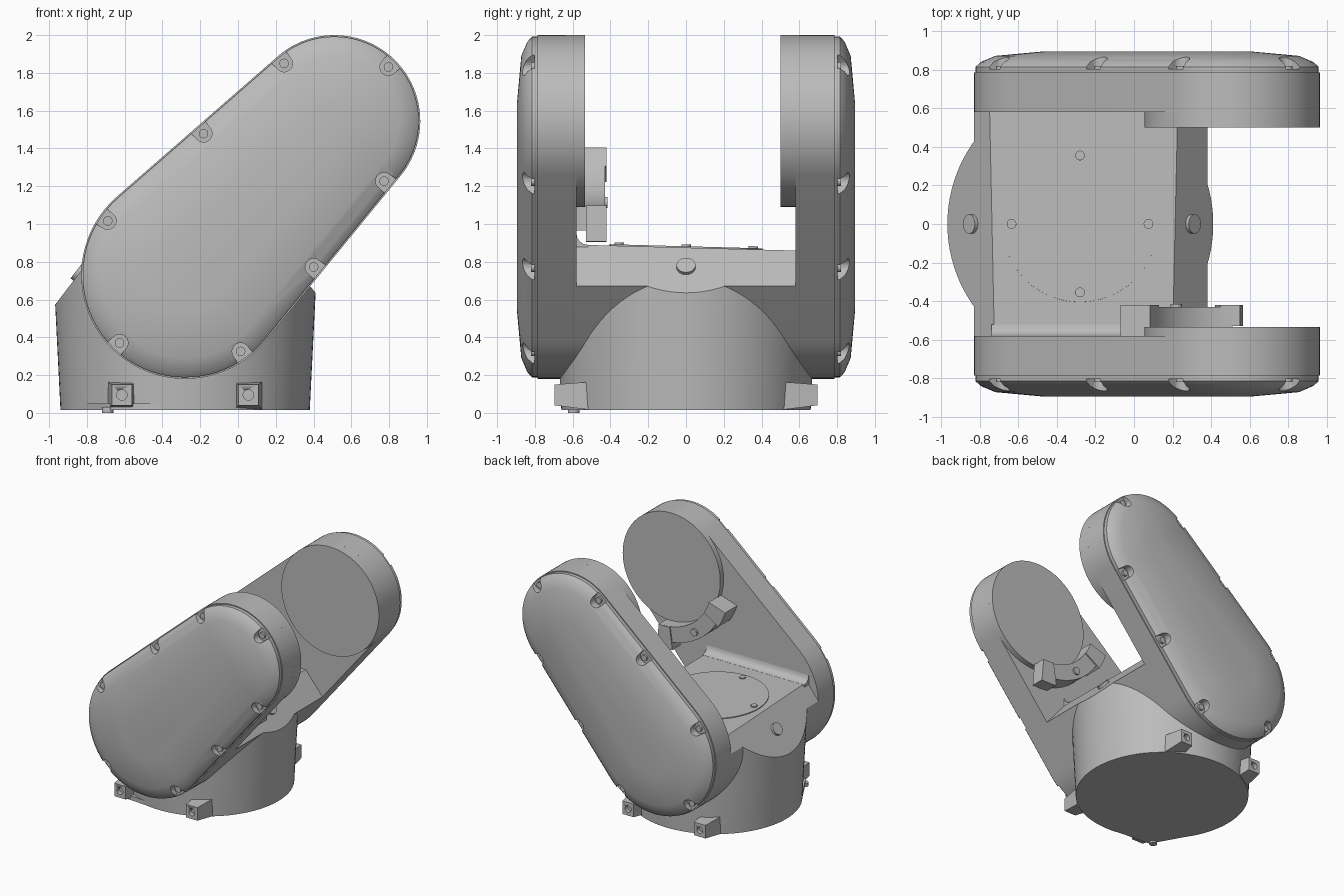
import bpy, bmesh
from math import sin, cos, pi, radians, atan2, acos
from mathutils import Vector

cube = bpy.data.objects.get("Cube")
if cube:
    bpy.data.objects.remove(cube)

grey = bpy.data.materials.new("cast_grey")
grey.use_nodes = True
colour = (0.5, 0.5, 0.5, 1)
grey.diffuse_color = colour
grey.node_tree.nodes["Principled BSDF"].inputs["Base Color"].default_value = colour

# Arm outline: two circles joined by tangents
LOW, HIGH = Vector((-0.28, 0, 0.73)), Vector((0.51, 0, 1.545))
R_LOW, R_HIGH = 0.55, 0.455
AXIS = HIGH - LOW
THETA = atan2(AXIS.z, AXIS.x)
PHI = acos((R_LOW - R_HIGH) / AXIS.length)


def ray(a):
    return Vector((cos(a), 0, sin(a)))


def stadium(inset, y, n=40):
    pts = []
    for c, r, start, sweep in ((HIGH, R_HIGH, THETA - PHI, 2 * PHI),
                               (LOW, R_LOW, THETA + PHI, 2 * pi - 2 * PHI)):
        for i in range(n + 1):
            pts.append(c + ray(start + sweep * i / n) * (r - inset) + Vector((0, y, 0)))
    return pts


def loft(name, rings, clips=(), smooth=True):
    """Skin closed rings, cap both ends, trim with (point, normal) planes."""
    bm = bmesh.new()
    loops = [[bm.verts.new(p) for p in ring] for ring in rings]
    n = len(loops[0])
    for a, b in zip(loops, loops[1:]):
        for i in range(n):
            bm.faces.new((a[i], a[(i + 1) % n], b[(i + 1) % n], b[i]))
    bm.faces.new(loops[0])
    bm.faces.new(loops[-1])
    for co, no in clips:
        cut = bmesh.ops.bisect_plane(bm, geom=bm.verts[:] + bm.edges[:] + bm.faces[:],
                                     plane_co=co, plane_no=no, clear_outer=True)
        edges = [e for e in cut["geom_cut"] if isinstance(e, bmesh.types.BMEdge)]
        if edges:
            bmesh.ops.edgeloop_fill(bm, edges=edges)
    bmesh.ops.recalc_face_normals(bm, faces=bm.faces[:])
    mesh = bpy.data.meshes.new(name)
    bm.to_mesh(mesh)
    bm.free()
    obj = bpy.data.objects.new(name, mesh)
    bpy.context.collection.objects.link(obj)
    mesh.materials.append(grey)
    if smooth:
        select(obj)
        bpy.ops.object.shade_smooth_by_angle(angle=radians(25))
    return obj


def select(obj):
    bpy.ops.object.select_all(action="DESELECT")
    obj.select_set(True)
    bpy.context.view_layer.objects.active = obj


def cylinder(name, base, axis, r, h, r2=None, n=32, clips=()):
    axis = Vector(axis).normalized()
    q = axis.to_track_quat("Z", "Y")
    return loft(name, [[Vector(base) + axis * t + q @ Vector((cos(2 * pi * i / n), sin(2 * pi * i / n), 0)) * rad
                        for i in range(n)] for t, rad in ((0, r), (h, r2 or r))], clips)


def carve(obj, cutter):
    cutter.hide_render = True
    mod = obj.modifiers.new("cut", "BOOLEAN")
    mod.operation = "DIFFERENCE"
    mod.object = cutter
    mod.solver = "EXACT"
    select(obj)
    bpy.ops.object.modifier_apply(modifier=mod.name)
    bpy.data.objects.remove(cutter)


# Trimming planes: top deck and the two sloped shoulders
TOP = (Vector((0, 0, 0.875)), Vector((0, 0.027, 1)).normalized())
RIGHT = (Vector((0.3, 0, 0.77)), Vector((0.23, 0, 0.19)).normalized())
LEFT = (Vector((-0.84, 0, 0.74)), Vector((-0.30, 0, 0.23)).normalized())
CLIPS = (TOP, RIGHT, LEFT)

# Turntable base and bridge between the arms
cylinder("base_drum", (-0.28, 0, 0.015), (0, 0, 1), 0.66, 0.9, 0.705, 96, CLIPS)
loft("bridge_block", [stadium(0, -0.6), stadium(0, 0.6)], CLIPS)

# Deck plate with screws, and plugs on the sloped shoulders
deck = Vector((-0.28, 0, 0.87))
cylinder("deck_plate", deck, TOP[1], 0.405, 0.012, n=64)
for k in range(4):
    spot = deck + Vector((cos(k * pi / 2), sin(k * pi / 2), 0)) * 0.355
    spot.z -= 0.027 * spot.y
    cylinder("deck_screw", spot, TOP[1], 0.025, 0.022, n=20)
for co, no in (LEFT, RIGHT):
    cylinder("shoulder_plug", co - no * 0.01, no, 0.05, 0.03)

# Concave fillet where the deck meets the front arm
section = [(-0.59, 0.87), (-0.52, 0.87)]
section += [(-0.52 - 0.06 * sin(a), 0.95 - 0.06 * cos(a)) for a in (0, 0.4, 0.8, 1.2, pi / 2)]
section.append((-0.59, 0.95))
loft("deck_fillet", [[Vector((x, y, z)) for y, z in section] for x in (-0.74, 0.21)])

# Cover bolts: position along the arm axis and outward angle
edge_l, edge_r = THETA + PHI, THETA - PHI
BOLTS = [(1, edge_l), (0.5, edge_l), (0, radians(145)), (0, radians(226)),
         (0, radians(306)), (0.41, edge_r), (0.93, edge_r), (1, radians(45))]

for side, s, disc_y in (("front", -1, 0.535), ("back", 1, 0.5)):
    # Arm body and joint disc
    loft(side + "_arm", [stadium(0, s * 0.58), stadium(0, s * 0.785)])
    cylinder(side + "_joint_disc", HIGH + Vector((0, s * disc_y, 0)), (0, s, 0), R_HIGH, 0.1, n=96)
    # Chamfered, gently crowned cover
    cover = loft(side + "_cover", [stadium(d, s * y) for d, y in
                 ((0.008, 0.78), (0.008, 0.815), (0.035, 0.84), (0.11, 0.872), (0.36, 0.895))])
    for t, a in BOLTS:
        out = ray(a)
        across = Vector((-out.z, 0, out.x))
        c = LOW.lerp(HIGH, t) + out * (R_LOW + (R_HIGH - R_LOW) * t - 0.05)
        outline = [c - out * 0.045 * sin(b) + across * 0.045 * cos(b)
                   for b in [pi * i / 12 for i in range(13)]]
        outline += [c + out * 0.1 - across * 0.055, c + out * 0.1 + across * 0.055]
        carve(cover, loft("bolt_pocket", [[p + Vector((0, s * y, 0)) for p in outline]
                                          for y in (0.803, 0.95)], smooth=False))
        cylinder(side + "_cover_bolt", c + Vector((0, s * 0.8, 0)), (0, s, 0), 0.025, 0.02, n=20)


# Curved cable clamp under the front joint disc
def arc_block(name, a0, a1, r0, r1, y0, y1, n=12):
    rings = []
    for i in range(n + 1):
        d = ray(radians(a0 + (a1 - a0) * i / n))
        rings.append([HIGH + d * r + Vector((0, y, 0)) for r, y in
                      ((r0, y0), (r1, y0), (r1, y1), (r0, y1))])
    return loft(name, rings)


arc_block("clamp_band", 205, 270, 0.45, 0.58, -0.59, -0.43)
arc_block("clamp_end_upper", 198, 212, 0.45, 0.61, -0.58, -0.42)
arc_block("clamp_end_lower", 262, 275, 0.45, 0.64, -0.53, -0.42)
cylinder("clamp_screw", HIGH + ray(radians(236)) * 0.52 + Vector((0, -0.44, 0)), (0, 1, 0), 0.03, 0.025, n=20)

# Mounting lugs around the foot, each with a bored hole
for sx in (-1, 1):
    for sy in (-1, 1):
        x = -0.28 + sx * 0.335
        lug = loft("foot_lug", [[Vector((x + u * w, sy * y, z)) for u, z in
                                 ((-1, z0), (1, z0), (1, z1), (-1, z1))]
                                for y, w, z0, z1 in ((0.5, 0.075, 0.015, 0.165), (0.695, 0.053, 0.04, 0.15))])
        carve(lug, cylinder("lug_bore", (x, sy * 0.66, 0.095), (0, sy, 0), 0.028, 0.1, n=20))

# Pointed index corner on the foot with a locating pin
corner = [(-0.86, -0.31), (-0.69, -0.61), (-0.66, -0.63), (-0.36, -0.65), (-0.4, -0.3)]
loft("index_corner", [[Vector((x, y, z)) for x, y in corner] for z in (0.015, 0.05)])
cylinder("index_pin", (-0.69, -0.595, 0), (0, 0, 1), 0.03, 0.03, n=20)
